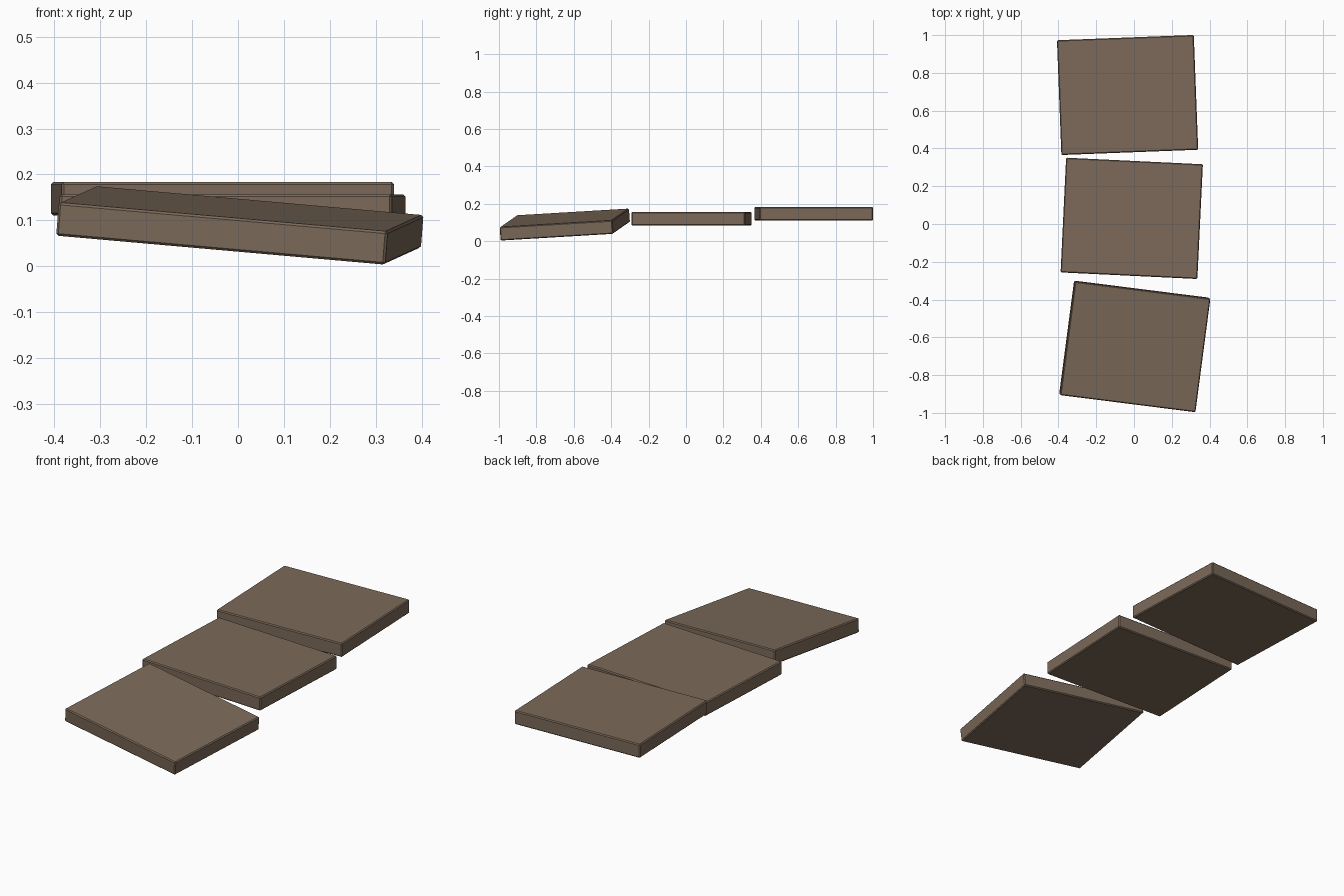
import bpy
from math import radians

if "Cube" in bpy.data.objects:
    bpy.data.objects.remove(bpy.data.objects["Cube"])

stone = bpy.data.materials.new("brown_stone")
stone.diffuse_color = (0.20, 0.143, 0.10, 1)
stone.use_nodes = True
stone.node_tree.nodes["Principled BSDF"].inputs["Base Color"].default_value = stone.diffuse_color


def slab(name, loc, rot):
    """Square paving slab with narrow chamfered edges."""
    bpy.ops.mesh.primitive_cube_add(size=1)
    ob = bpy.context.object
    ob.name = name
    ob.scale = (0.725, 0.608, 0.073)
    bpy.ops.object.transform_apply(location=False, rotation=False, scale=True)
    ob.location = loc
    ob.rotation_euler = [radians(a) for a in rot]
    bev = ob.modifiers.new("chamfer", 'BEVEL')
    bev.width = 0.005
    bev.segments = 1
    ob.data.materials.append(stone)
    return ob


# Three loosely laid slabs; the front one is tilted
slab("front_slab", (0.004, -0.648, 0.089), (3.4, 5.0, -7.2))
slab("middle_slab", (-0.012, 0.030, 0.120), (0, 0, -2.75))
slab("back_slab", (-0.034, 0.683, 0.147), (0, 0, 2.2))
